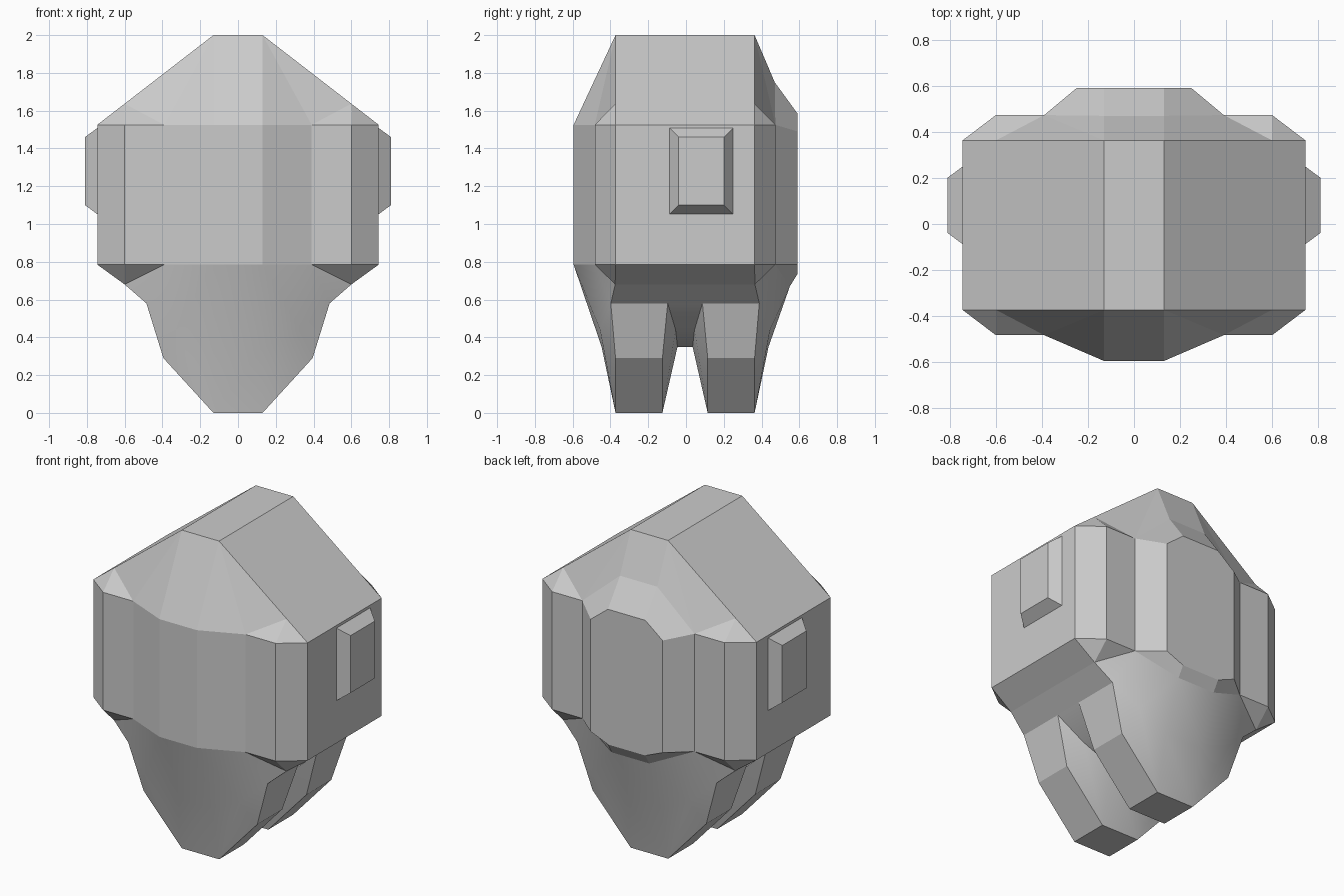
import bpy, bmesh, math

if "Cube" in bpy.data.objects:
    bpy.data.objects.remove(bpy.data.objects["Cube"])

Y0 = -0.005          # depth of the front/back symmetry plane
TOP, BOT = 1.525, 0.785

# Corner points of one quarter: x, distance from symmetry plane, z
P = {
    # ridge and upper rim
    "A": (.13, .368, 2), "E": (.6, .368, 1.637), "W": (.745, .368, TOP),
    "H": (.6, .478, TOP), "G": (.39, .478, TOP), "F": (.13, .59, TOP),
    # lower rim
    "Eb": (.6, .37, .68), "Wb": (.745, .368, BOT), "Hb": (.6, .478, BOT),
    "Gb": (.39, .478, BOT), "Fb": (.13, .59, BOT),
    # outside of the lower lobes
    "P": (.485, .393, .58), "N": (.33, .45, .44), "M": (.13, .442, .35),
    "Q": (.395, .368, .29), "R": (.13, .368, 0),
    # inside of the slot between the lobes
    "Qi": (.395, .12, .29), "Ri": (.13, .12, 0),
    "C2": (.485, .092, .58), "C1": (.33, .05, .44), "C0": (.13, .04, .35),
    # raised octagonal back plate
    "T": (.13, .475, 1.75), "O": (.13, .595, 1.585), "S": (.25, .595, 1.49),
    "Ob": (.13, .595, .735), "Sb": (.25, .595, BOT), "K": (.13, .555, .67),
}
# In face lists "-" flips a point left/right and "'" flips it front/back
WALLS = ["W Wb Wb' W'", "W H Hb Wb", "H G Gb Hb"]
ROOF = ["A A- A-' A'", "A E W W' E' A'", "W H E", "E H G", "A E G"]
UNDERSIDE = ["Wb Hb Eb", "Eb Hb Gb", "Wb Eb Eb' Wb'", "Eb P C2 C2' P' Eb'",
             "P C2 Qi Q", "Q Qi Ri R", "R Ri Ri- R-"]
SLOT = ["C2 C1 C1' C2'", "C1 C0 C0' C1'", "C0 C0- C0-' C0'",
        "C2 C1 Qi", "C1 C0 Ri Qi", "C0 C0- Ri- Ri"]
LOBES = ["Gb Eb P N", "N P Q", "N Q R M", "M R R- M-"]
FRONT = ["F F- Fb- Fb", "F G Gb Fb", "A F G", "A A- F- F"]
FRONT_LOBE = ["Fb Gb N M", "Fb Fb- M- M"]
BACK = ["A T G", "A A- T- T", "T O S G", "T T- O- O", "S Sb Gb G",
        "O S Sb Ob Ob- Sb- S- O-", "Ob Ob- K- K", "Ob Sb Gb K"]
BACK_LOBE = ["K K- M- M", "K Gb N M"]


def add_object(name, bm):
    mesh = bpy.data.meshes.new(name)
    bm.to_mesh(mesh)
    bm.free()
    ob = bpy.data.objects.new(name, mesh)
    bpy.context.collection.objects.link(ob)
    return ob


def add_faces(bm, cache, faces, ends, smooth=False):
    """Add each listed face on both x sides, for each given y end."""
    for text in faces:
        for sy in ends:
            for sx in (1, -1):
                verts = []
                for tok in text.split():
                    x, y, z = P[tok.rstrip("-'")]
                    co = (-sx * x if "-" in tok else sx * x,
                          -sy * y if "'" in tok else sy * y, z)
                    if co not in cache:
                        cache[co] = bm.verts.new(co)
                    verts.append(cache[co])
                if not bm.faces.get(verts):
                    bm.faces.new(verts).smooth = smooth


# Main body skin: walls, roof, front, back plate and the two lower lobes
bm, cache = bmesh.new(), {}
add_faces(bm, cache, WALLS + ROOF + UNDERSIDE, (-1, 1))
add_faces(bm, cache, SLOT + LOBES, (-1, 1), True)
add_faces(bm, cache, FRONT, (-1,))
add_faces(bm, cache, FRONT_LOBE, (-1,), True)
add_faces(bm, cache, BACK, (1,))
add_faces(bm, cache, BACK_LOBE, (1,), True)
bmesh.ops.recalc_face_normals(bm, faces=bm.faces[:])
for e in bm.edges:
    e.smooth = e.calc_face_angle(math.pi) < math.radians(35)
body = add_object("body_shell", bm)
body.location.y = Y0

# Bevelled side pads
bm = bmesh.new()
bmesh.ops.create_cube(bm, size=1)
for v in bm.verts:
    outer = v.co.x > 0
    hy, hz = (.12, .18) if outer else (.168, .228)
    v.co = (.81 if outer else .745,
            .081 + math.copysign(hy, v.co.y),
            1.28 + math.copysign(hz, v.co.z))
base = [f for f in bm.faces if f.normal.x < -.9]
bmesh.ops.delete(bm, geom=base, context="FACES_ONLY")
pads = add_object("side_pads", bm)
pads.modifiers.new("Mirror", "MIRROR").use_axis[0] = True
